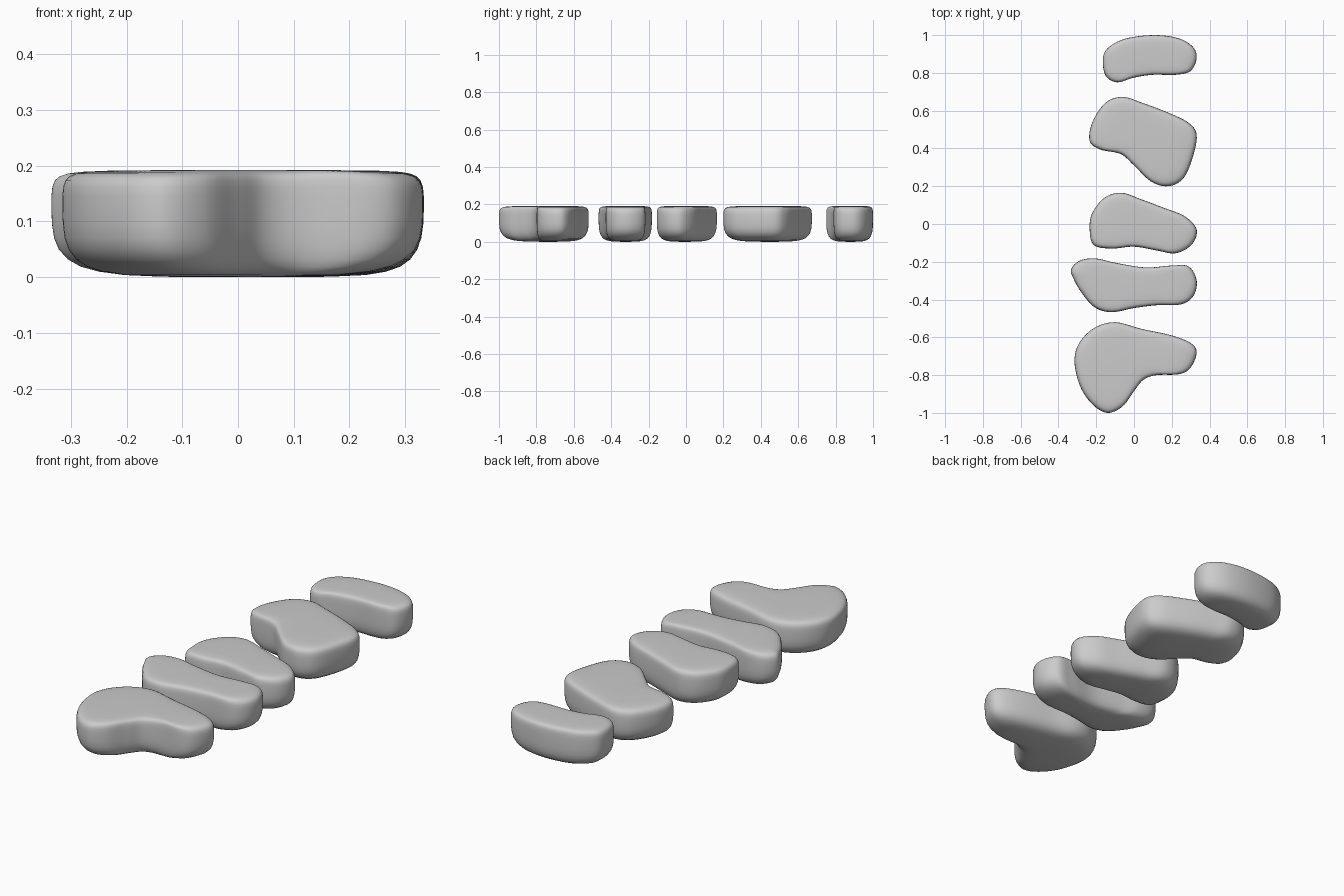
import bpy, bmesh
from mathutils import Vector

if "Cube" in bpy.data.objects:
    bpy.data.objects.remove(bpy.data.objects["Cube"])

# Outlines of the five stepping stones, seen from above (in hundredths)
STONES = {
    "stone_back": [(-16.5, 87), (-14, 93), (-5, 98), (10, 100), (23, 98.5), (31, 94), (33.2, 88),
                   (30, 81), (22, 79), (10, 79), (0, 77.5), (-9, 75), (-15, 78.5)],
    "stone_mid_back": [(-23.5, 44), (-22, 54), (-15, 64.3), (-6, 67.3), (4, 64.3), (18, 59), (29, 53.5),
                       (33.2, 47), (31, 35), (26, 24), (18, 20), (9, 22.5), (0, 31), (-7, 37), (-18, 39.5)],
    "stone_middle": [(-23.5, -2), (-22, 6), (-15.5, 14), (-6.5, 16.5), (4, 13), (16, 8.5), (27, 4),
                     (33.2, -3), (30.5, -11), (22, -15.5), (12, -14), (0, -12), (-12, -13), (-21.5, -11)],
    "stone_mid_front": [(-33.3, -24), (-28.5, -19.3), (-20, -18.3), (-10, -20.5), (6, -23), (20, -22),
                        (29, -22.5), (33.2, -30), (31.5, -38), (25, -42.5), (12, -43), (0, -44.5),
                        (-12, -46.7), (-21, -44), (-28, -36), (-32, -29)],
    "stone_front": [(-31.5, -73), (-29, -63), (-21, -55), (-10, -52), (4, -55.5), (20, -59), (30, -63),
                    (33.2, -68), (30, -76), (24, -79.5), (12, -80), (5, -82.5), (0, -88.5),
                    (-6, -96.5), (-14, -100), (-22, -95.5), (-28.5, -86)],
}

# Side profile: (scale toward the centre, height)
PROFILE = [(0.35, 0.001), (0.6, 0.004), (0.74, 0.010), (0.84, 0.019), (0.91, 0.032), (0.96, 0.050),
           (0.985, 0.070), (0.997, 0.095), (1.0, 0.12), (1.0, 0.145), (0.995, 0.162), (0.98, 0.174),
           (0.955, 0.181), (0.91, 0.186), (0.84, 0.189), (0.7, 0.191), (0.4, 0.192)]


def smooth_loop(pts, steps=6):
    """Closed Catmull-Rom curve through the points."""
    p = [Vector(q) / 100 for q in pts]
    n, out = len(p), []
    for i in range(n):
        a, b, c, d = p[i - 1], p[i], p[(i + 1) % n], p[(i + 2) % n]
        for s in range(steps):
            t = s / steps
            out.append(0.5 * (2 * b + (c - a) * t + (2 * a - 5 * b + 4 * c - d) * t ** 2
                              + (3 * b - a - 3 * c + d) * t ** 3))
    return out


def area_centre(loop):
    area, c = 0, Vector((0, 0))
    for a, b in zip(loop, loop[1:] + loop[:1]):
        k = a.x * b.y - b.x * a.y
        area += k
        c += (a + b) * k
    return c / (3 * area)


def make_stone(name, pts):
    loop = smooth_loop(pts)
    c, n = area_centre(loop), len(loop)
    bm = bmesh.new()
    # Stacked rings
    rings = []
    for s, z in PROFILE:
        rings.append([bm.verts.new((*(c + (q - c) * s), z)) for q in loop])
    for lo, hi in zip(rings, rings[1:]):
        for i in range(n):
            j = (i + 1) % n
            bm.faces.new((lo[i], lo[j], hi[j], hi[i]))
    # Closed top and bottom
    for ring, z in ((rings[0], 0), (rings[-1], 0.192)):
        mid = bm.verts.new((*c, z))
        for i in range(n):
            bm.faces.new((ring[i], ring[(i + 1) % n], mid))
    bmesh.ops.recalc_face_normals(bm, faces=bm.faces)
    for f in bm.faces:
        f.smooth = True
    mesh = bpy.data.meshes.new(name)
    bm.to_mesh(mesh)
    bm.free()
    bpy.context.collection.objects.link(bpy.data.objects.new(name, mesh))


for name, pts in STONES.items():
    make_stone(name, pts)
